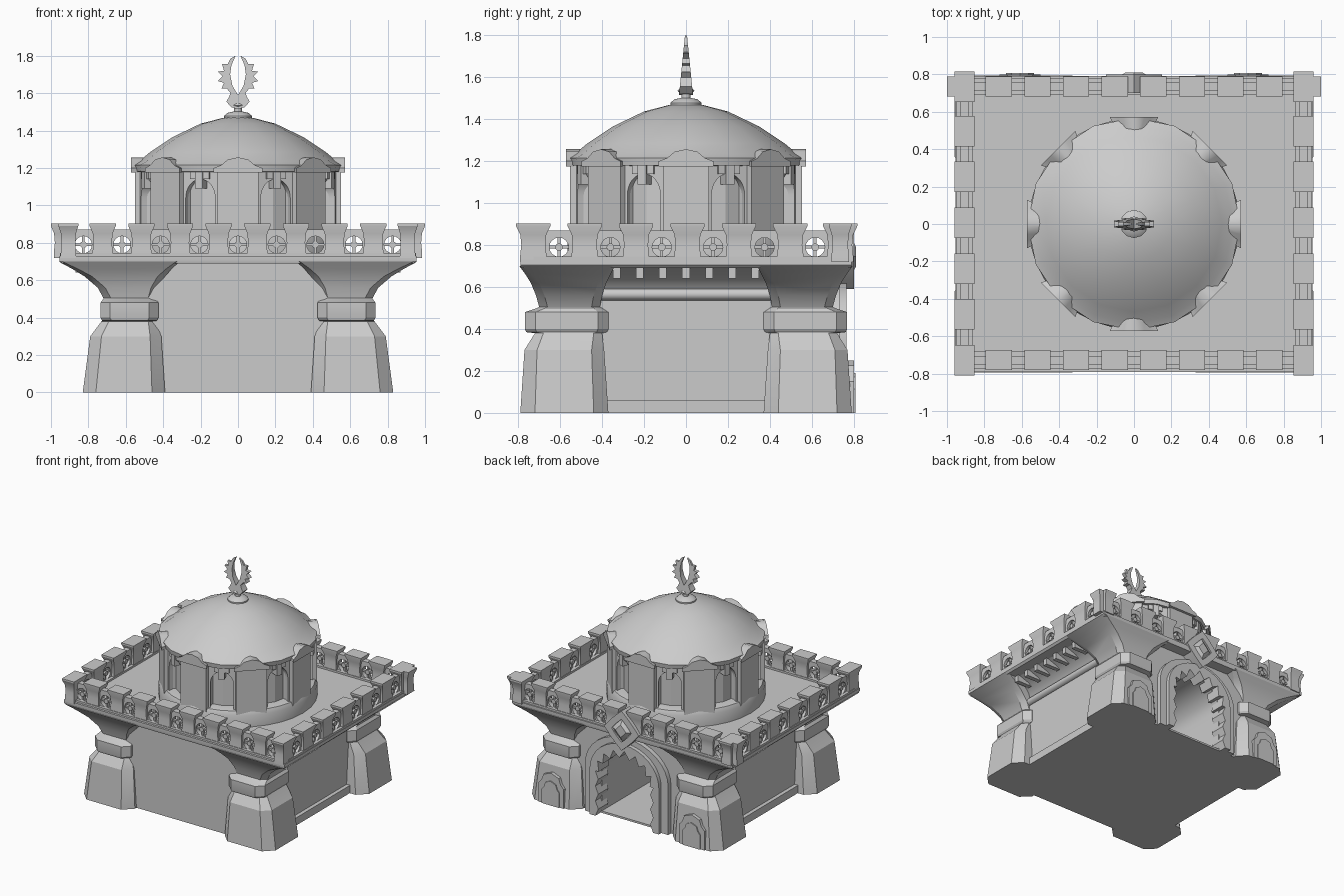
import bpy, bmesh
from math import pi, sin, cos, radians
from mathutils import Matrix, Vector

cube = bpy.data.objects.get("Cube")
if cube:
    bpy.data.objects.remove(cube)

I = Matrix.Identity(4)


def turn(deg):
    return Matrix.Rotation(radians(deg), 4, 'Z')


def finish(bm, name, angle=35):
    bmesh.ops.recalc_face_normals(bm, faces=bm.faces)
    me = bpy.data.meshes.new(name)
    bm.to_mesh(me)
    bm.free()
    ob = bpy.data.objects.new(name, me)
    bpy.context.collection.objects.link(ob)
    bpy.ops.object.select_all(action='DESELECT')
    ob.select_set(True)
    bpy.context.view_layer.objects.active = ob
    bpy.ops.object.shade_smooth_by_angle(angle=radians(angle))
    return ob


def loft(bm, rings, m=I):
    vs = [[bm.verts.new(m @ Vector(p)) for p in r] for r in rings]
    n = len(vs[0])
    for a, b in zip(vs, vs[1:]):
        for i in range(n):
            j = (i + 1) % n
            bm.faces.new((a[i], a[j], b[j], b[i]))
    bm.faces.new(vs[0][::-1])
    bm.faces.new(vs[-1])


def rect(x0, x1, y0, y1, z):
    return [(x0, y0, z), (x1, y0, z), (x1, y1, z), (x0, y1, z)]


def box(bm, x0, x1, y0, y1, z0, z1, m=I):
    loft(bm, [rect(x0, x1, y0, y1, z0), rect(x0, x1, y0, y1, z1)], m)


def slab(bm, pts, y0, y1, m=I, scale=1.0):
    # flat x/z outline pushed along y, its far end optionally narrowed
    loft(bm, [[(x, y0, z) for x, z in pts], [(x * scale, y1, z) for x, z in pts]], m)


def band(bm, outer, inner, y0, y1, closed=False, m=I):
    # frame between two outlines, with thickness along y
    n = len(outer)
    v = [[bm.verts.new(m @ Vector((x, y, z))) for x, z in pts]
         for pts, y in ((outer, y0), (inner, y0), (inner, y1), (outer, y1))]
    for i in range(n if closed else n - 1):
        j = (i + 1) % n
        for a in range(4):
            b = (a + 1) % 4
            bm.faces.new((v[a][i], v[a][j], v[b][j], v[b][i]))
    if not closed:
        for k in (0, -1):
            bm.faces.new([v[a][k] for a in range(4)])


def arch(hw, spring, top, square=False, wave=0.0, n=16, k=6):
    # open arch outline; square pushes the curve out to a box
    pts = [(hw, spring * i / k) for i in range(k)]
    for i in range(n + 1):
        c, s = cos(pi * i / n), sin(pi * i / n)
        f = 1 / max(abs(c), abs(s)) if square else 1
        pts.append((hw * c * f, spring + (top - spring) * s * f))
    pts += [(-hw, spring * i / k) for i in range(k - 1, -1, -1)]
    return [(x * (1 - wave * (i % 2)), z * (1 - wave * (i % 2) * (z > spring)))
            for i, (x, z) in enumerate(pts)]


def loop(hw, hh, zc, mode="round", n=16):
    pts = []
    for i in range(n):
        c, s = cos(2 * pi * i / n), sin(2 * pi * i / n)
        f = {"round": 1, "square": 1 / max(abs(c), abs(s)),
             "diamond": 1 / (abs(c) + abs(s)) ** 0.85}[mode]
        pts.append((hw * c * f, zc + hh * s * f))
    return pts


def revolve(name, profile, n, angle=35):
    bm = bmesh.new()
    loft(bm, [[(r * cos(2 * pi * i / n), r * sin(2 * pi * i / n), z) for i in range(n)]
              for r, z in profile])
    return finish(bm, name, angle)


# main hall with an arched room open to the back
bm = bmesh.new()
band(bm, arch(.68, .35, .7, square=True), arch(.24, .35, .56), -.3, .7)
box(bm, -.68, .68, -.7, -.3, 0, .7)
box(bm, -.3, .3, -.3, .7, 0, .015)
finish(bm, "hall_walls")

# corner pillars: z, x range, y range, chamfer
steps = [(0, .39, .83, .37, .79, .07), (.3, .41, .79, .39, .77, .06),
         (.38, .44, .73, .40, .72, .04), (.385, .433, .727, .376, .762, .05),
         (.40, .425, .735, .37, .768, .05), (.48, .425, .735, .37, .768, .05),
         (.5, .44, .72, .40, .71, .04), (.505, .44, .72, .41, .70, .04),
         (.56, .425, .75, .40, .715, .04), (.62, .39, .82, .38, .74, .04),
         (.66, .355, .885, .36, .765, .03), (.7, .31, .96, .34, .795, .02)]
for sx, side in ((1, "left"), (-1, "right")):
    for sy, end in ((-1, "front"), (1, "back")):
        m = Matrix.Diagonal((sx, sy, 1, 1))
        bm = bmesh.new()
        loft(bm, [[(a + c, d, z), (b - c, d, z), (b, d + c, z), (b, e - c, z),
                   (b - c, e, z), (a + c, e, z), (a, e - c, z), (a, d + c, z)]
                  for z, a, b, d, e, c in steps], m)
        finish(bm, f"pillar_{end}_{side}", 25)

    # raised plate on the back pillars
    bm = bmesh.new()
    for hw, top, y in ((.11, .25, .80), (.075, .19, .808)):
        plate = [(hw, 0), (hw, top * .6), (hw * .75, top * .72), (hw * .6, top * .9),
                 (0, top), (-hw * .6, top * .9), (-hw * .75, top * .72), (-hw, top * .6), (-hw, 0)]
        slab(bm, plate, .72, y, Matrix.Translation((.61 * sx, 0, 0)))
    finish(bm, f"pillar_plate_{side}")

    # side wall trim: plinth, moulding, cove and dentils
    bm = bmesh.new()
    m = turn(-90 * sx)
    box(bm, -.42, .42, .6, .71, 0, .06, m)
    loft(bm, [[(x, .675 + .035 * cos(pi * i / 6), .565 + .03 * sin(pi * i / 6))
               for i in range(12)] for x in (-.43, .43)], m)
    cove = [(.6, .58), (.69, .59), (.71, .62), (.77, .66), (.88, .7), (.6, .7)]
    loft(bm, [[(x, y, z) for y, z in cove] for x in (-.42, .42)], m)
    for i in range(-3, 4):
        box(bm, .11 * i - .018, .11 * i + .018, .7, .87, .64, .7, m)
    finish(bm, f"side_trim_{side}")

# roof deck
bm = bmesh.new()
loft(bm, [rect(-.94, .94, -.785, .785, .69), rect(-.955, .955, -.79, .79, .705),
          rect(-.955, .955, -.79, .79, .73)])
finish(bm, "roof_deck", 20)


# battlements: flared merlons joined by pierced panels
def battlement(name, centres, skip, hw, m):
    bm = bmesh.new()
    for i, c in enumerate(centres):
        if not (skip and i in (0, len(centres) - 1)):
            loft(bm, [rect(c - hw * f, c + hw * f, -.053 * f, .053 * f, z) for f, z in
                      ((.78, .72), (.76, .76), (.7, .80), (.76, .85), (1, .89), (1, .902))], m)
    for a, b in zip(centres, centres[1:]):
        p = m @ Matrix.Translation(((a + b) / 2, 0, 0))
        w = (b - a) / 2 - .75 * hw + .012
        band(bm, loop(w, .075, .795, "square"), loop(.046, .046, .79), -.022, .022, True, p)
        slab(bm, loop(.018, .018, .79), -.02, .02, p)
        box(bm, -.05, .05, -.012, .012, .783, .797, p)
        box(bm, -.007, .007, -.012, .012, .74, .84, p)
    box(bm, centres[0], centres[-1], -.045, .045, .72, .745, m)
    finish(bm, name, 25)


long_row = [.2067 * (i - 4.5) for i in range(10)]
side_row = [.245 * i - .728 for i in range(7)]
shift = Matrix.Translation
battlement("battlement_front", long_row, True, .07, shift((0, -.728, 0)))
battlement("battlement_back", long_row, False, .07, shift((0, .735, 0)))
for x, side in ((.907, "left"), (-.907, "right")):
    battlement("battlement_" + side, side_row[:-1] + [.735], False, .0815,
               shift((x, 0, 0)) @ turn(90))

# scalloped doorway and its diamond crest
bm = bmesh.new()
band(bm, arch(.36, .38, .66), arch(.28, .36, .61), .66, .735)
band(bm, arch(.30, .36, .62), arch(.25, .35, .57, wave=.1), .64, .765)
finish(bm, "door_surround", 20)
bm = bmesh.new()
band(bm, loop(.15, .155, .745, "diamond"), loop(.085, .09, .745, "diamond"), .70, .80, True)
loft(bm, [[(x, y, z) for x, z in loop(r, r * 1.06, .745, "diamond")]
          for r, y in ((.095, .70), (.095, .78), (.045, .81))])
finish(bm, "door_crest", 20)

# drum with pilasters, windows and hoods
revolve("drum_base", [(.565, .72), (.565, .82), (.55, .85), (.5, .86)], 32)
revolve("drum_core", [(.49, .73), (.49, 1.22)], 16, 15)
pil, win, hood = bmesh.new(), bmesh.new(), bmesh.new()
for i in range(8):
    m, w = turn(45 * i), turn(45 * i + 22.5)
    box(pil, -.11, .11, .4, .552, .74, 1.2, m)
    up = w @ shift((0, 0, .84))
    band(win, arch(.115, .22, .36, square=True), arch(.085, .2, .30), .45, .525, False, up)
    box(win, -.055, .055, .47, .54, 1.14, 1.18, w)
    box(win, -.022, .022, .47, .55, 1.09, 1.18, w)
    curve = [(.13, 1.175), (.13, 1.2), (.09, 1.215), (.055, 1.245), (0, 1.257)]
    outline = curve + [(-x, z) for x, z in curve[-2::-1]]
    slab(hood, outline, .573, .47, m, .6)
finish(pil, "drum_pilasters")
finish(win, "drum_windows", 25)
finish(hood, "dome_hoods", 40)

# dome
revolve("dome", [(.5, 1.175), (.562, 1.18), (.568, 1.215), (.53, 1.235), (.47, 1.285),
                 (.35, 1.365), (.2, 1.437), (.08, 1.468), (.01, 1.475)], 16, 40)

# finial: turned foot and a pair of barbed horns
revolve("finial_foot", [(.075, 1.46), (.075, 1.478), (.055, 1.495), (.022, 1.502),
                        (.022, 1.52), (.04, 1.535), (.02, 1.56)], 12)
horn = [(0, 1.515), (.035, 1.525), (.063, 1.555), (.05, 1.575), (.04, 1.6), (.06, 1.625),
        (.088, 1.625), (.075, 1.655), (.108, 1.665), (.082, 1.69), (.108, 1.715), (.075, 1.72),
        (.085, 1.755), (.055, 1.755), (.04, 1.785), (.013, 1.8),
        (.035, 1.75), (.042, 1.7), (.03, 1.64), (0, 1.59)]
bm = bmesh.new()
for s in (1, -1):
    loft(bm, [[(s * x, d * .1 * (1.85 - z), z) for x, z in horn] for d in (-1, 1)])
finish(bm, "finial_horns", 20)
